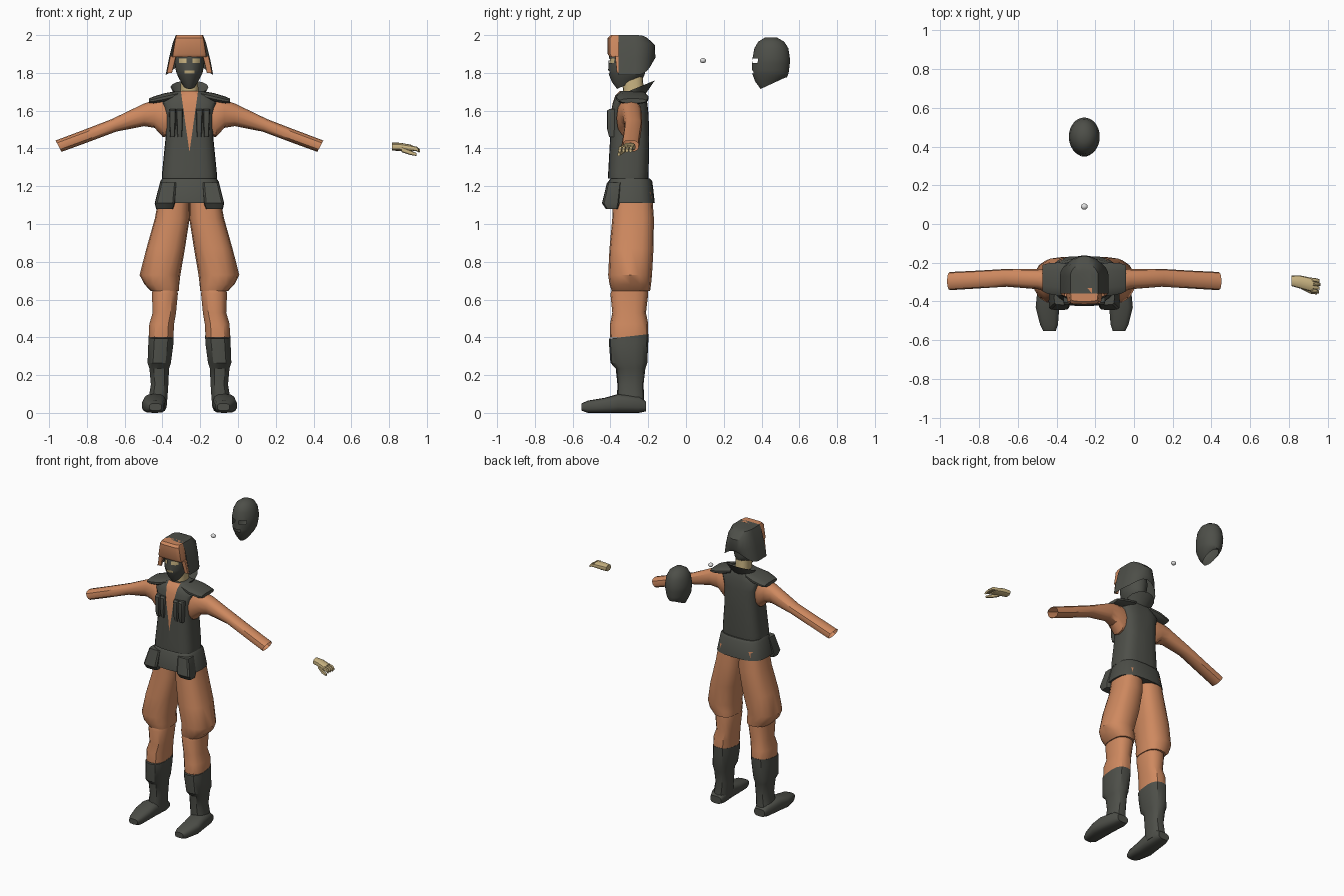
import bpy, bmesh, math
from mathutils import Vector

if "Cube" in bpy.data.objects:
    bpy.data.objects.remove(bpy.data.objects["Cube"])

CX = -0.257  # centre line of the figure


def material(name, rgb):
    m = bpy.data.materials.new(name)
    m.diffuse_color = (*rgb, 1)
    m.use_nodes = True
    m.node_tree.nodes["Principled BSDF"].inputs["Base Color"].default_value = m.diffuse_color
    return m


DARK = material("charcoal cloth", (0.075, 0.078, 0.066))
ORANGE = material("orange cloth", (0.62, 0.25, 0.115))
SKIN = material("skin", (0.58, 0.45, 0.22))
WHITE = material("eye white", (0.75, 0.75, 0.75))


# Cross-sections: centre, two half-axes and squareness
def zr(z, cx, y0, y1, hx, tilt=0, e=2.6):
    return (Vector((cx, (y0 + y1) / 2, z)), Vector((hx, 0, 0)), Vector((0, (y1 - y0) / 2, tilt)), e)


def xr(x, cy, cz, hy, hz, lean=0, e=2.4):
    return (Vector((x, cy, cz)), Vector((0, hy, 0)), Vector((lean, 0, hz)), e)


def yr(y, cx, z0, z1, hx, e=3):
    return (Vector((cx, y, (z0 + z1) / 2)), Vector((hx, 0, 0)), Vector((0, 0, (z1 - z0) / 2)), e)


def finish(bm, name, mats, angle=35):
    bmesh.ops.recalc_face_normals(bm, faces=bm.faces)
    me = bpy.data.meshes.new(name)
    bm.to_mesh(me)
    bm.free()
    ob = bpy.data.objects.new(name, me)
    bpy.context.collection.objects.link(ob)
    for m in mats:
        me.materials.append(m)
    bpy.ops.object.select_all(action='DESELECT')
    ob.select_set(True)
    bpy.context.view_layer.objects.active = ob
    bpy.ops.object.shade_smooth_by_angle(angle=math.radians(angle))
    return ob


def skin_rows(rows, closed=True, caps=True):
    bm = bmesh.new()
    vs = [[bm.verts.new(p) for p in r] for r in rows]
    n = len(rows[0])
    for a, b in zip(vs, vs[1:]):
        for k in range(n if closed else n - 1):
            j = (k + 1) % n
            bm.faces.new((a[k], a[j], b[j], b[k]))
    if caps:
        bm.faces.new(vs[0])
        bm.faces.new(vs[-1])
    return bm


def loft(rings, n=14, s=1, x0=CX, caps=True):
    rows = []
    for c, u, v, e in rings:
        row = []
        for k in range(n):
            a = 2 * math.pi * k / n - math.pi / 2
            f = lambda t: math.copysign(abs(t) ** (2 / e), t) if abs(t) > 1e-6 else 0
            p = c + u * f(math.cos(a)) + v * f(math.sin(a))
            row.append((x0 + s * p.x, p.y, p.z))
        rows.append(row)
    return skin_rows(rows, True, caps)


# Vest, with the open chest cut in as a V
vest = loft([zr(1.24, 0, -.412, -.2, .145, 0, 3.2), zr(1.27, 0, -.412, -.198, .145, 0, 3.2),
             zr(1.45, 0, -.402, -.195, .127, 0, 3.2), zr(1.58, 0, -.4, -.198, .13, 0, 3.2),
             zr(1.64, 0, -.388, -.205, .15, 0, 3), zr(1.68, 0, -.375, -.215, .12, 0, 2.6),
             zr(1.705, 0, -.35, -.225, .075, 0, 2.4)], 24)
for s in (-1, 1):
    bmesh.ops.bisect_plane(vest, geom=vest.verts[:] + vest.edges[:] + vest.faces[:],
                           plane_co=(CX, 0, 1.38), plane_no=(.32 * s, 0, -.045))
for f in vest.faces:
    c = f.calc_center_median()
    if c.y < -.31 and abs(c.x - CX) < (c.z - 1.38) * .14:
        f.material_index = 1
finish(vest, "vest", [DARK, ORANGE])

# Collar and neck
finish(loft([zr(1.66, 0, -.35, -.22, .07, .02, 2), zr(1.725, 0, -.335, -.165, .1, .035, 2)],
            16, caps=False), "collar", [DARK])
finish(loft([zr(1.65, 0, -.33, -.22, .05), zr(1.8, 0, -.34, -.23, .045)]), "neck", [SKIN])

# Head shape shared by the worn mask, the spare mask and the skin head
HEAD = [(1.988, -.03, .03, .025, 0), (1.965, -.068, .07, .055, 0), (1.93, -.088, .092, .072, 0),
        (1.877, -.098, .1, .08, 0), (1.852, -.1, .1, .079, 0), (1.812, -.102, .095, .072, 0),
        (1.797, -.1, .093, .068, 0), (1.765, -.083, .085, .052, .012), (1.745, -.055, .075, .036, .03)]


def head(name, dy, mat, k=1, holes=True):
    rings = [zr(z if k == 1 else 1.86 + (z - 1.86) * k, 0, dy + a * k, dy + b * k, w * k, t, 2)
             for z, a, b, w, t in HEAD]
    bm = loft(rings, 32, caps=False)
    ends = [e for e in bm.edges if e.is_boundary and (not holes or e.verts[0].co.z > 1.9)]
    bmesh.ops.holes_fill(bm, edges=ends)
    gone = []
    for f in bm.faces:
        c = f.calc_center_median()
        x = abs(c.x - CX)
        eye = 1.852 < c.z < 1.877 and .015 < x < .056
        mouth = 1.797 < c.z < 1.812 and x < .03
        if c.y < dy and (eye or mouth):
            gone.append(f)
    if holes:
        bmesh.ops.delete(bm, geom=gone, context='FACES')
    finish(bm, name, [mat], 50)


head("worn_mask", -.31, DARK)
head("face", -.31, SKIN, .95, False)
head("spare_mask", .45, DARK)

# Hood: a U-shaped shell open at the front, flared at the hem
rows = []
for z, hx, back, rise in ((2.0, .04, -.235, -.005), (2.0, .072, -.205, -.015), (1.96, .088, -.165, -.012),
                          (1.88, .108, -.162, .0), (1.79, .126, -.175, .07)):
    row = []
    for k in range(13):
        a = math.pi * k / 12
        lift = rise * math.sin(a) ** 3
        row.append((CX - hx * math.cos(a) ** 1 if k not in (0, 12) else CX - hx * (1 if k == 0 else -1),
                    -.27 + (back + .27) * math.sin(a), z + lift))
    row = [(row[0][0], -.358, z)] + row + [(row[-1][0], -.358, z)]
    rows.append(row)
hood = skin_rows(rows, False, False)
hood.verts.ensure_lookup_table()
hood.faces.new(hood.verts[:15])
finish(hood, "hood", [DARK], 40)

# Forehead guard and cheek flaps
finish(loft([zr(1.885, 0, -.405, -.33, .092, 0, 5), zr(1.9, 0, -.415, -.33, .09, 0, 5),
             zr(1.985, 0, -.415, -.33, .076, 0, 5), zr(2.0, 0, -.4, -.33, .07, 0, 5)], 16),
       "forehead_guard", [ORANGE])

# Floating eyeball
bm = bmesh.new()
bmesh.ops.create_uvsphere(bm, u_segments=12, v_segments=8, radius=.016)
bmesh.ops.scale(bm, vec=(1.1, 1, .85), verts=bm.verts)
bmesh.ops.translate(bm, vec=(CX, .09, 1.865), verts=bm.verts)
finish(bm, "eyeball", [WHITE])

# Skirt of the belt
finish(loft([zr(1.11, 0, -.425, -.165, .18, 0, 3), zr(1.225, 0, -.412, -.178, .155, 0, 3),
             zr(1.24, 0, -.4, -.19, .145, 0, 3)], 20), "belt_skirt", [DARK])

for s, side in ((-1, "left"), (1, "right")):
    def part(name, rings, mat, n=14, caps=True):
        finish(loft(rings, n, s, CX, caps), f"{side}_{name}", [mat])

    part("cheek_flap", [zr(1.8, .106, -.366, -.352, .014, 0, 6), zr(1.89, .086, -.376, -.352, .016, 0, 6)],
         ORANGE, 8)
    part("shoulder_cap", [xr(.06, -.285, 1.685, .075, .02), xr(.13, -.285, 1.668, .088, .025),
                          xr(.19, -.282, 1.655, .08, .02), xr(.215, -.28, 1.652, .07, .012)], DARK)
    part("sleeve", [xr(.09, -.3, 1.56, .06, .09), xr(.14, -.3, 1.56, .068, .1), xr(.185, -.295, 1.582, .06, .073),
                    xr(.24, -.285, 1.578, .052, .06), xr(.4, -.278, 1.522, .046, .033, .012),
                    xr(.55, -.287, 1.465, .046, .032, .013), xr(.693, -.295, 1.412, .047, .03, .016)],
         ORANGE, 12, False)
    for i, x in enumerate((.052, .09)):
        part(f"chest_pouch_{i + 1}", [zr(1.46, x, -.407, -.36, .012, 0, 5), zr(1.5, x, -.417, -.36, .015, 0, 5),
                                      zr(1.6, x, -.417, -.36, .018, 0, 5), zr(1.61, x, -.405, -.36, .018, 0, 5)],
             DARK, 12)
    part("belt_flap", [zr(1.08, .132, -.425, -.36, .045, 0, 5), zr(1.11, .13, -.445, -.35, .054, 0, 5),
                       zr(1.22, .112, -.418, -.34, .044, 0, 5)], DARK, 12)
    # Trousers: baggy thigh, then the wrapped knee
    part("trouser_leg", [zr(1.17, .077, -.385, -.18, .08), zr(1.03, .091, -.39, -.17, .092),
                         zr(.87, .126, -.405, -.172, .102), zr(.73, .156, -.412, -.18, .108, 0, 2.1),
                         zr(.68, .146, -.405, -.185, .092), zr(.645, .13, -.393, -.19, .074)], ORANGE, 16)
    part("knee", [zr(.66, .13, -.39, -.205, .066), zr(.63, .13, -.4, -.2, .07), zr(.53, .133, -.39, -.212, .063),
                  zr(.47, .147, -.402, -.2, .067), zr(.4, .15, -.402, -.2, .066)], ORANGE)
    # Boot: shaft and foot
    part("boot_shaft", [zr(.405, .15, -.408, -.198, .068, .012), zr(.37, .151, -.408, -.2, .068),
                        zr(.265, .16, -.4, -.205, .063), zr(.235, .16, -.372, -.215, .053),
                        zr(.15, .158, -.363, -.225, .047), zr(.09, .165, -.365, -.222, .05),
                        zr(.03, .17, -.36, -.22, .05)], DARK)
    part("boot_foot", [yr(-.212, .172, .008, .06, .042), yr(-.25, .175, 0, .09, .054), yr(-.36, .185, 0, .1, .06),
                       yr(-.43, .19, 0, .08, .062), yr(-.52, .182, 0, .065, .047),
                       yr(-.553, .18, .012, .05, .033)], DARK)

# Single detached hand: palm, fingers and thumb
finish(loft([xr(.815, -.294, 1.41, .027, .021), xr(.86, -.3, 1.408, .034, .022),
             xr(.925, -.316, 1.4, .036, .018)], 12, x0=0), "palm", [SKIN])
for i in range(4):
    y = -.287 - i * .019
    finish(loft([xr(.915, y, 1.402, .01, .013), xr(.945, y - .004, 1.398, .01, .012),
                 xr(.963 - abs(i - 1) * .004, y - .007, 1.388, .008, .009)], 8, x0=0), f"finger_{i + 1}", [SKIN])
finish(loft([xr(.865, -.325, 1.395, .012, .014), xr(.91, -.348, 1.378, .012, .012),
             xr(.945, -.356, 1.368, .008, .008)], 8, x0=0), "thumb", [SKIN])
